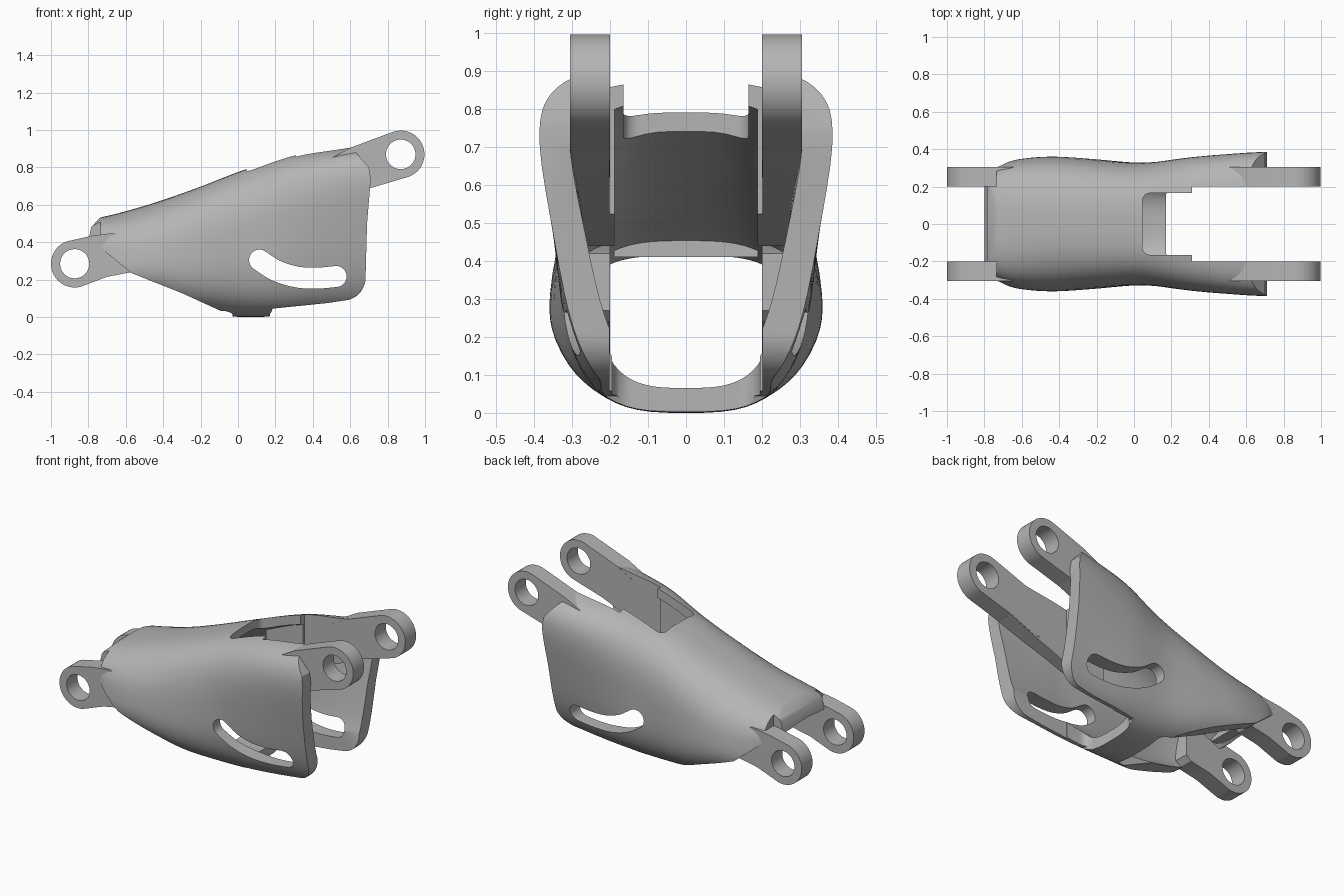
import bpy, bmesh, math
from mathutils import Vector

cube = bpy.data.objects.get("Cube")
if cube:
    bpy.data.objects.remove(cube, do_unlink=True)

grey = bpy.data.materials.new("plain grey")
grey.use_nodes = True
grey.diffuse_color = (0.46, 0.46, 0.46, 1)
grey.node_tree.nodes["Principled BSDF"].inputs["Base Color"].default_value = (0.46, 0.46, 0.46, 1)


def finish(bm, name):
    bmesh.ops.recalc_face_normals(bm, faces=bm.faces)
    mesh = bpy.data.meshes.new(name)
    bm.to_mesh(mesh)
    bm.free()
    mesh.materials.append(grey)
    ob = bpy.data.objects.new(name, mesh)
    bpy.context.collection.objects.link(ob)
    bpy.context.view_layer.update()
    return ob


def skin(bm, rings):
    """Closed skin through a row of vertex rings."""
    count = len(rings[0])
    for a, b in zip(rings, rings[1:]):
        for k in range(count):
            bm.faces.new((a[k], a[(k + 1) % count], b[(k + 1) % count], b[k]))
    bm.faces.new(rings[0])
    bm.faces.new(rings[-1])


def plate(name, outline, y0, y1):
    """Extrude an x-z outline from y0 to y1."""
    bm = bmesh.new()
    skin(bm, [[bm.verts.new((x, y, z)) for x, z in outline] for y in (y0, y1)])
    return finish(bm, name)


def box(name, x0, x1, half_y, z0, z1, radius=0.0):
    bm = bmesh.new()
    bmesh.ops.create_cube(bm, size=1)
    for v in bm.verts:
        v.co = ((x0 + x1) / 2 + v.co.x * (x1 - x0), v.co.y * 2 * half_y,
                (z0 + z1) / 2 + v.co.z * (z1 - z0))
    if radius:
        upright = [e for e in bm.edges if abs(e.verts[0].co.z - e.verts[1].co.z) > 0.01]
        bmesh.ops.bevel(bm, geom=upright, offset=radius, segments=6, profile=0.5, affect='EDGES')
    return finish(bm, name)


def arc(cx, cz, r, a0, a1, steps=24):
    angles = [math.radians(a0 + (a1 - a0) * i / steps) for i in range(steps + 1)]
    return [(cx + r * math.cos(a), cz + r * math.sin(a)) for a in angles]


def spline(rows, steps):
    """Smooth path through the given rows."""
    pts = [Vector(r) for r in rows]
    result = []
    for i in range(len(pts) - 1):
        a, b, c, d = pts[max(i - 1, 0)], pts[i], pts[i + 1], pts[min(i + 2, len(pts) - 1)]
        for k in range(steps):
            t = k / steps
            result.append(0.5 * (2 * b + (c - a) * t + (2 * a - 5 * b + 4 * c - d) * t * t
                                 + (3 * b - a - 3 * c + d) * t ** 3))
    return result + [pts[-1]]


def evaluated(ob):
    graph = bpy.context.evaluated_depsgraph_get()
    return bpy.data.meshes.new_from_object(ob.evaluated_get(graph))


def boolean(target, cutter, operation='DIFFERENCE'):
    """Apply one boolean; a solver that returns a collapsed mesh is passed over."""
    cutter.hide_render = True
    length = target.dimensions.x
    for solver in ('MANIFOLD', 'EXACT'):
        mod = target.modifiers.new("cut", 'BOOLEAN')
        mod.operation, mod.object, mod.solver = operation, cutter, solver
        mesh = evaluated(target)
        target.modifiers.clear()
        xs = [v.co.x for v in mesh.vertices]
        changed = len(xs) != len(target.data.vertices)
        if xs and changed and max(xs) - min(xs) > 0.8 * length:
            target.data = mesh
            break
    bpy.data.objects.remove(cutter, do_unlink=True)


# Stations: x, top, bottom, upper half width, lower half width, squareness, roof thickness
stations = [
    (-0.82, 0.49, 0.18, 0.26, 0.29, 3.0, 0.08),
    (-0.74, 0.53, 0.15, 0.29, 0.315, 3.0, 0.09),
    (-0.64, 0.555, 0.11, 0.31, 0.365, 2.8, 0.07),
    (-0.45, 0.61, 0.07, 0.32, 0.39, 2.6, 0.055),
    (-0.22, 0.69, 0.02, 0.325, 0.365, 2.8, 0.05),
    (0.04, 0.79, 0.0, 0.33, 0.325, 3.0, 0.05),
    (0.30, 0.87, 0.01, 0.385, 0.305, 3.4, 0.05),
    (0.55, 0.905, 0.03, 0.42, 0.28, 3.8, 0.05),
    (0.76, 0.935, 0.04, 0.435, 0.27, 4.0, 0.05),
]


def loft(name, wall=0.0, overhang=0.0, ring=64):
    """Skin rounded-square sections along x; wall shrinks them for the cavity."""
    bm = bmesh.new()
    rings = []
    path = spline(stations, 6)
    for i, (x, top, bottom, wt, wb, n, roof) in enumerate(path):
        if wall:
            side_wall = wall + 0.02 * min(max(x / 0.4, 0), 1)
            top, bottom, wt, wb = top - roof, bottom + wall, wt - side_wall, wb - side_wall
        x += -overhang if i == 0 else overhang if i == len(path) - 1 else 0
        loop = []
        for k in range(ring):
            a = 2 * math.pi * (k + 0.5) / ring
            c = math.copysign(abs(math.cos(a)) ** (2 / n), math.cos(a))
            s = math.copysign(abs(math.sin(a)) ** (2 / n), math.sin(a))
            w = wb + (wt - wb) * (1 + s) / 2
            loop.append(bm.verts.new((x, w * c, (top + bottom) / 2 + s * (top - bottom) / 2)))
        rings.append(loop)
    skin(bm, rings)
    return finish(bm, name)


# Shell trimmed to its side outline
shell = loft("shell")
side = ([(-0.57, 0.235), (-0.30, 0.128), (-0.01, -0.005), (0.165, -0.005), (0.185, 0.045), (0.48, 0.075)]
        + arc(0.56, 0.21, 0.122, -75, 0, 10)
        + [(0.69, 0.5), (0.71, 0.74), (0.70, 0.80), (0.62, 0.89), (0.58, 1.1), (-0.70, 1.1),
           (-0.74, 0.53), (-0.785, 0.48), (-0.80, 0.41), (-0.71, 0.35)])
boolean(shell, plate("side_trim", side, -0.6, 0.6), 'INTERSECT')

# Cavity, kept solid beside the roof notch and where the front arms run in
cavity = loft("cavity", 0.063, 0.1)
solid = [(0.06, 0.44), (0.20, 0.48), (0.55, 0.62), (0.71, 0.69), (1.0, 0.75), (1.0, 1.2), (0.06, 1.2)]
corner = [(-1.0, 0.0), (-0.735, 0.0), (-0.735, 0.8), (-1.0, 0.8)]
for sign in (-1, 1):
    boolean(cavity, plate("solid_zone", solid, sign * 0.188, sign * 0.6))
    boolean(shell, plate("rear_corner", corner, sign * 0.2, sign * 0.6))
boolean(shell, cavity)

# Openings in the roof and the underside
boolean(shell, box("roof_notch", 0.045, 0.9, 0.165, 0.4, 1.3, 0.04))
boolean(shell, box("front_gap", 0.31, 0.92, 0.201, -0.2, 1.4))
boolean(shell, box("front_underside", 0.17, 0.94, 0.195, -0.22, 0.4, 0.05))
boolean(shell, box("rear_underside", -0.95, -0.03, 0.195, -0.2, 0.34, 0.05))

# Curved slot through both side walls
path = spline([(0.115, 0.305), (0.20, 0.25), (0.31, 0.215), (0.42, 0.208), (0.525, 0.217)], 6)
upper, lower = [], []
for i, p in enumerate(path):
    d = (path[min(i + 1, len(path) - 1)] - path[max(i - 1, 0)]).normalized() * 0.056
    upper.append((p.x - d.y, p.y + d.x))
    lower.append((p.x + d.y, p.y - d.x))
slot = (lower + arc(path[-1].x, path[-1].y, 0.056, -70, 80, 10)
        + upper[::-1] + arc(path[0].x, path[0].y, 0.056, 75, 220, 10))
boolean(shell, plate("slot_cutter", slot, -0.6, 0.6))


def arm_pair(name, outline, hole):
    """Drilled arm on the left, mirrored to the right."""
    ob = plate(name, outline, 0.2, 0.305)
    boolean(ob, plate(name + "_hole", arc(*hole, 0, 352.5, 47), 0, 0.6))
    mirror = ob.modifiers.new("mirror", 'MIRROR')
    mirror.use_axis = (False, True, False)
    mesh = evaluated(ob)
    ob.modifiers.clear()
    ob.data = mesh
    return ob


# Front and rear hinge arms
front_arms = arm_pair("front_hinge_arms",
                      arc(0.87, 0.87, 0.127, -75, 108)
                      + [(0.72, 0.95), (0.60, 0.905), (0.50, 0.85), (0.50, 0.62), (0.55, 0.625), (0.71, 0.69)],
                      (0.87, 0.87, 0.079))
rear_arms = arm_pair("rear_hinge_arms",
                     arc(-0.873, 0.285, 0.127, 110, 285)
                     + [(-0.70, 0.215), (-0.57, 0.24), (-0.54, 0.27), (-0.54, 0.42),
                        (-0.66, 0.45), (-0.78, 0.435)],
                     (-0.873, 0.285, 0.078))

# Cross bar under the rear edge of the roof
box("rear_cross_bar", -0.77, -0.71, 0.19, 0.41, 0.47)

# Smooth the curved skin but keep the edges crisp
for ob in (shell, front_arms, rear_arms):
    bpy.ops.object.select_all(action='DESELECT')
    ob.select_set(True)
    bpy.context.view_layer.objects.active = ob
    bpy.ops.object.shade_smooth_by_angle(angle=math.radians(32))
